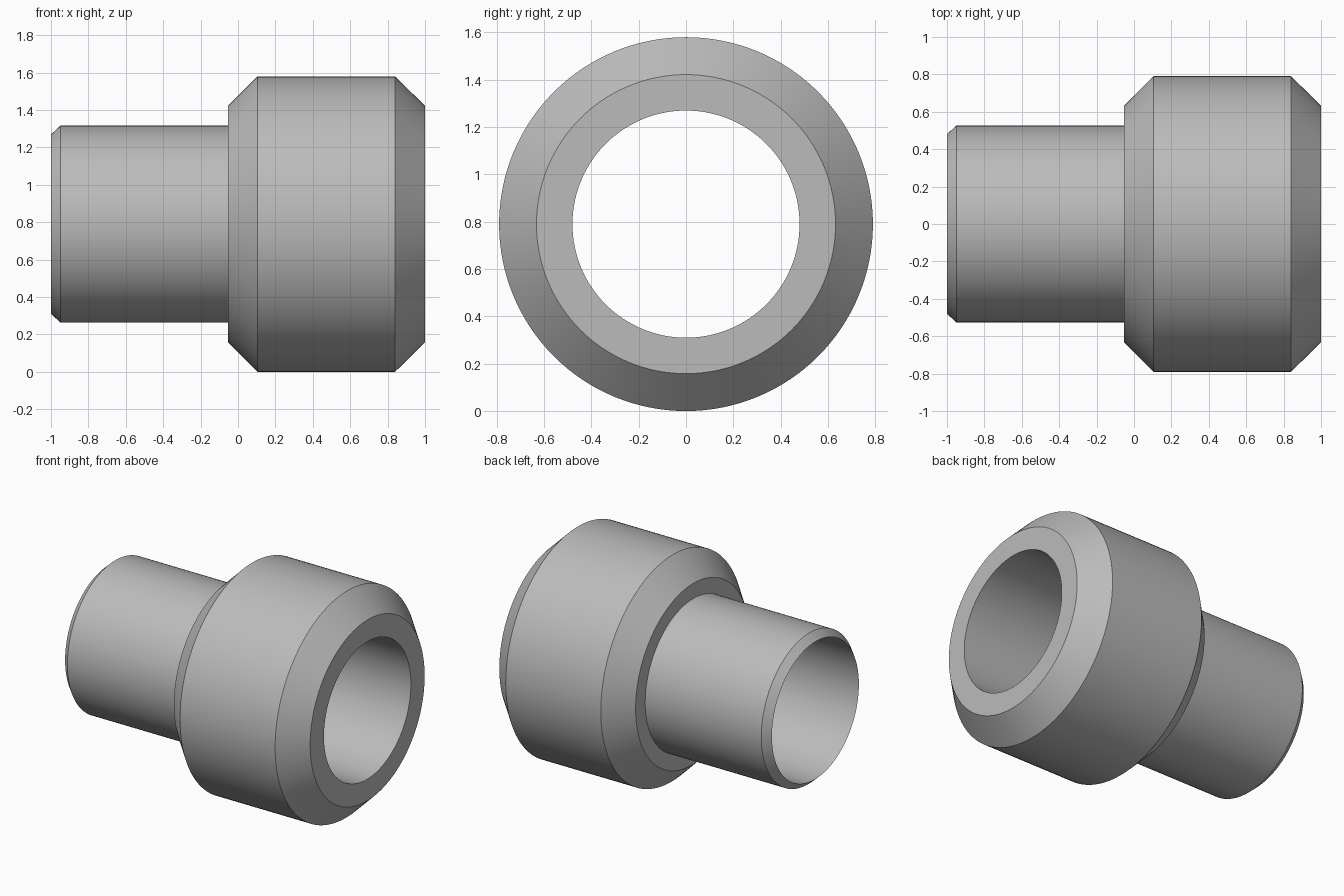
import bpy, bmesh
from math import radians, cos, sin, tau

if "Cube" in bpy.data.objects:
    bpy.data.objects.remove(bpy.data.objects["Cube"], do_unlink=True)

SEGMENTS = 128
AXIS_Z = 0.79
BORE = 0.48

# Plain grey metal
grey = bpy.data.materials.new("grey_metal")
grey.use_nodes = True
colour = (0.5, 0.5, 0.5, 1)
grey.diffuse_color = colour
grey.node_tree.nodes["Principled BSDF"].inputs["Base Color"].default_value = colour


def revolve(name, profile):
    """Revolve a closed (x, radius) profile around the horizontal axis."""
    bm = bmesh.new()
    rings = []
    for i in range(SEGMENTS):
        a = tau * i / SEGMENTS
        rings.append([bm.verts.new((x, r * cos(a), AXIS_Z + r * sin(a)))
                      for x, r in profile])
    n = len(profile)
    for i, ring in enumerate(rings):
        following = rings[(i + 1) % SEGMENTS]
        for j in range(n):
            k = (j + 1) % n
            bm.faces.new((ring[j], ring[k], following[k], following[j]))
    bmesh.ops.recalc_face_normals(bm, faces=bm.faces)
    mesh = bpy.data.meshes.new(name)
    bm.to_mesh(mesh)
    bm.free()
    mesh.materials.append(grey)
    obj = bpy.data.objects.new(name, mesh)
    bpy.context.collection.objects.link(obj)
    bpy.ops.object.select_all(action="DESELECT")
    obj.select_set(True)
    bpy.context.view_layer.objects.active = obj
    bpy.ops.object.shade_smooth_by_angle(angle=radians(25))
    return obj


# Through-bored spigot and chamfered collar as one turned part
revolve("stepped_sleeve", [
    (-1, BORE),                      # sharp spigot tip
    (-0.95, 0.526), (-0.053, 0.526), # spigot wall up to the shoulder
    (-0.053, 0.632), (0.105, 0.79),  # collar rear chamfer
    (0.84, 0.79), (1, 0.632),        # collar front chamfer
    (1, BORE),                       # bore mouth
])
